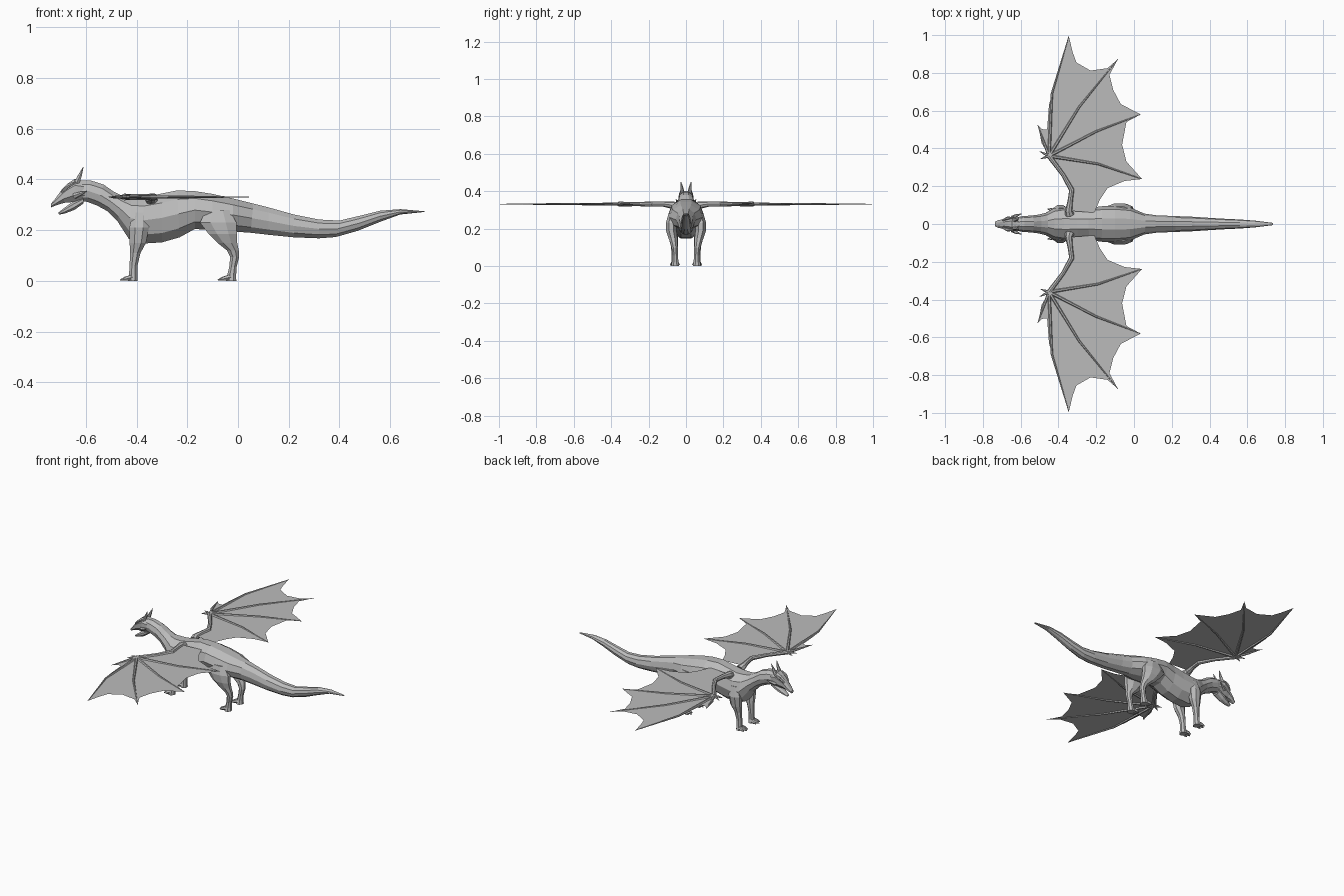
import bpy, bmesh, math
from mathutils import Vector

grey = bpy.data.materials.new("stone_grey")
grey.diffuse_color = (0.5, 0.5, 0.5, 1)


def finish(name, bm, mirrored):
    me = bpy.data.meshes.new(name)
    bm.to_mesh(me)
    bm.free()
    me.materials.append(grey)
    ob = bpy.data.objects.new(name, me)
    bpy.context.collection.objects.link(ob)
    if mirrored:
        mod = ob.modifiers.new("mirror", 'MIRROR')
        mod.use_axis = (False, True, False)
        mod.use_mirror_merge = False
    return ob


def loft(name, rings, mirrored=False):
    """Skin a list of equal-sized rings and cap both ends."""
    bm = bmesh.new()
    vs = [[bm.verts.new(p) for p in r] for r in rings]
    n = len(rings[0])
    for a, b in zip(vs, vs[1:]):
        for i in range(n):
            j = (i + 1) % n
            bm.faces.new((a[i], a[j], b[j], b[i]))
    bm.faces.new(vs[0])
    bm.faces.new(vs[-1])
    bmesh.ops.recalc_face_normals(bm, faces=bm.faces)
    return finish(name, bm, mirrored)


def spine(name, stations, n=10):
    """Loft from (top x, top z, bottom x, bottom z, half width)."""
    rings = []
    for xt, zt, xb, zb, w in stations:
        c = Vector(((xt + xb) / 2, 0, (zt + zb) / 2))
        up = (Vector((xt, 0, zt)) - c) / math.cos(math.pi / n)
        angs = [(k + 0.5) * 2 * math.pi / n for k in range(n)]
        rings.append([c + up * math.cos(a) + Vector((0, w * math.sin(a), 0)) for a in angs])
    return loft(name, rings)


def limb(name, stations, n=8):
    """Loft horizontal ellipses (x, y, z, rx, ry), mirrored."""
    angs = [(k + 0.5) * 2 * math.pi / n for k in range(n)]
    loft(name, [[(x + rx * math.cos(a), y + ry * math.sin(a), z) for a in angs]
                for x, y, z, rx, ry in stations], True)


def tube(name, pts, n=6):
    """Tapered tube along (x, y, z, radius), mirrored."""
    p = [Vector(q[:3]) for q in pts]
    rings = []
    for i, q in enumerate(pts):
        t = (p[min(i + 1, len(p) - 1)] - p[max(i - 1, 0)]).normalized()
        side = t.cross(Vector((0, 0, 1)) if abs(t.z) < 0.9 else Vector((1, 0, 0))).normalized()
        up = side.cross(t)
        rings.append([p[i] + q[3] * (side * math.cos(a) + up * math.sin(a))
                      for a in (k * 2 * math.pi / n for k in range(n))])
    loft(name, rings, True)


# Neck, trunk and tail
spine("body", [
    (-.63, .397, -.615, .315, .035), (-.58, .396, -.595, .312, .042),
    (-.53, .38, -.555, .297, .045), (-.49, .352, -.515, .275, .05),
    (-.455, .335, -.475, .235, .06), (-.42, .33, -.43, .165, .083),
    (-.37, .33, -.38, .147, .092), (-.3, .345, -.3, .152, .087),
    (-.24, .357, -.23, .172, .086), (-.17, .354, -.17, .205, .094),
    (-.1, .343, -.1, .2, .096), (-.02, .325, -.02, .195, .088),
    (.06, .305, .05, .19, .055), (.12, .29, .12, .182, .046),
    (.22, .262, .22, .172, .042), (.32, .242, .32, .168, .038),
    (.4, .238, .385, .173, .033), (.48, .257, .47, .197, .028),
    (.56, .277, .56, .233, .024), (.64, .283, .64, .262, .018),
    (.735, .275, .735, .272, .006)])

# Head with open mouth
spine("skull", [
    (-.61, .395, -.6, .315, .038), (-.645, .402, -.635, .315, .042),
    (-.67, .385, -.66, .31, .035), (-.695, .36, -.685, .308, .027),
    (-.72, .325, -.715, .299, .022), (-.737, .305, -.737, .29, .013)], 8)
spine("lower_jaw", [
    (-.61, .33, -.61, .305, .03), (-.655, .31, -.645, .28, .026),
    (-.685, .288, -.68, .267, .019), (-.708, .27, -.706, .261, .011)], 8)
tube("horn", [(-.637, .02, .385, .012), (-.622, .022, .418, .008), (-.61, .027, .45, .001)])
tube("cheek_spike", [(-.645, .032, .335, .012), (-.62, .046, .345, .008), (-.595, .054, .355, .001)])
tube("brow", [(-.695, .02, .35, .005), (-.67, .031, .375, .008), (-.64, .034, .39, .004)])

# Legs
limb("front_leg", [
    (-.385, .065, .27, .03, .02), (-.39, .072, .21, .042, .03),
    (-.395, .068, .15, .035, .027), (-.405, .062, .11, .022, .021),
    (-.412, .06, .06, .017, .018), (-.413, .06, .025, .018, .02), (-.415, .06, 0, .02, .024)])
limb("hind_leg", [
    (-.08, .075, .28, .05, .02), (-.078, .08, .23, .078, .03),
    (-.06, .078, .185, .06, .03), (-.042, .07, .15, .042, .026),
    (-.02, .064, .12, .025, .02), (-.013, .06, .095, .019, .018),
    (-.02, .058, .055, .016, .016), (-.025, .058, .022, .019, .019), (-.027, .058, 0, .022, .024)])
for name, x, y in (("front", -.415, .06), ("hind", -.03, .058)):
    for k in (-1, 0, 1):
        reach = .05 if k == 0 else .042
        tube(name + "_toe", [(x, y + k * .009, .016, .011),
                             (x - reach * .6, y + k * .016, .009, .009),
                             (x - reach, y + k * .019, .004, .002)])

# Wing layout
Z = .331
wrist = (-.45, .36)
tips = [(-.345, .995), (-.085, .873), (.035, .58), (.043, .238)]
bends = [(-.435, .69), (-.29, .62), (-.2, .49), (-.19, .318)]
scallops = [
    [(-.325, .91), (-.305, .855), (-.23, .812), (-.14, .825)],
    [(-.13, .79), (-.11, .71), (-.07, .635)],
    [(-.04, .54), (-.063, .42), (-.04, .33)]]
lead = [(-.46, .5), (-.45, .63), (-.41, .78)]
elbow, shoulder = (-.33, .18), (-.345, .07)

# Wing membrane panels between the fingers
bm = bmesh.new()
panels = [[wrist] + lead + [tips[0], bends[0]]]
for i, edge in enumerate(scallops):
    panels.append([wrist, bends[i], tips[i]] + edge + [tips[i + 1], bends[i + 1]])
panels.append([wrist, bends[3], tips[3], (-.05, .228), (-.14, .19), (-.18, .13),
               (-.21, .06), shoulder, elbow])
panels.append([wrist, (-.49, .43), (-.497, .47), (-.51, .525), (-.488, .502), (-.46, .5)])
for pts in panels:
    bm.faces.new([bm.verts.new((x, y, Z)) for x, y in pts])
bmesh.ops.remove_doubles(bm, verts=bm.verts, dist=.0005)
for f in bm.faces:
    f.normal_update()
    if f.normal.z < 0:
        f.normal_flip()
bmesh.ops.triangulate(bm, faces=bm.faces)
finish("wing_membrane", bm, True)

# Wing arm, finger bones and claws
tube("wing_arm", [(-.34, .05, .315, .025), (*shoulder, .325, .02), (-.338, .12, Z, .014),
                  (*elbow, Z, .014), (-.375, .26, Z, .011), (*wrist, Z, .013)], 8)
for bend, tip in zip(bends, tips):
    tube("finger_bone", [(*wrist, Z, .009), (*bend, Z, .006), (*tip, Z, .0015)])
tube("wing_spur", [(*wrist, Z, .009), (-.48, .44, Z, .006), (-.51, .525, Z, .001)])
for tip in ((-.5, .385), (-.425, .4), (-.495, .345)):
    tube("wing_claw", [(*wrist, Z, .008), ((tip[0] + wrist[0]) / 2, (tip[1] + wrist[1]) / 2, Z, .006),
                       (*tip, Z - .004, .001)])
